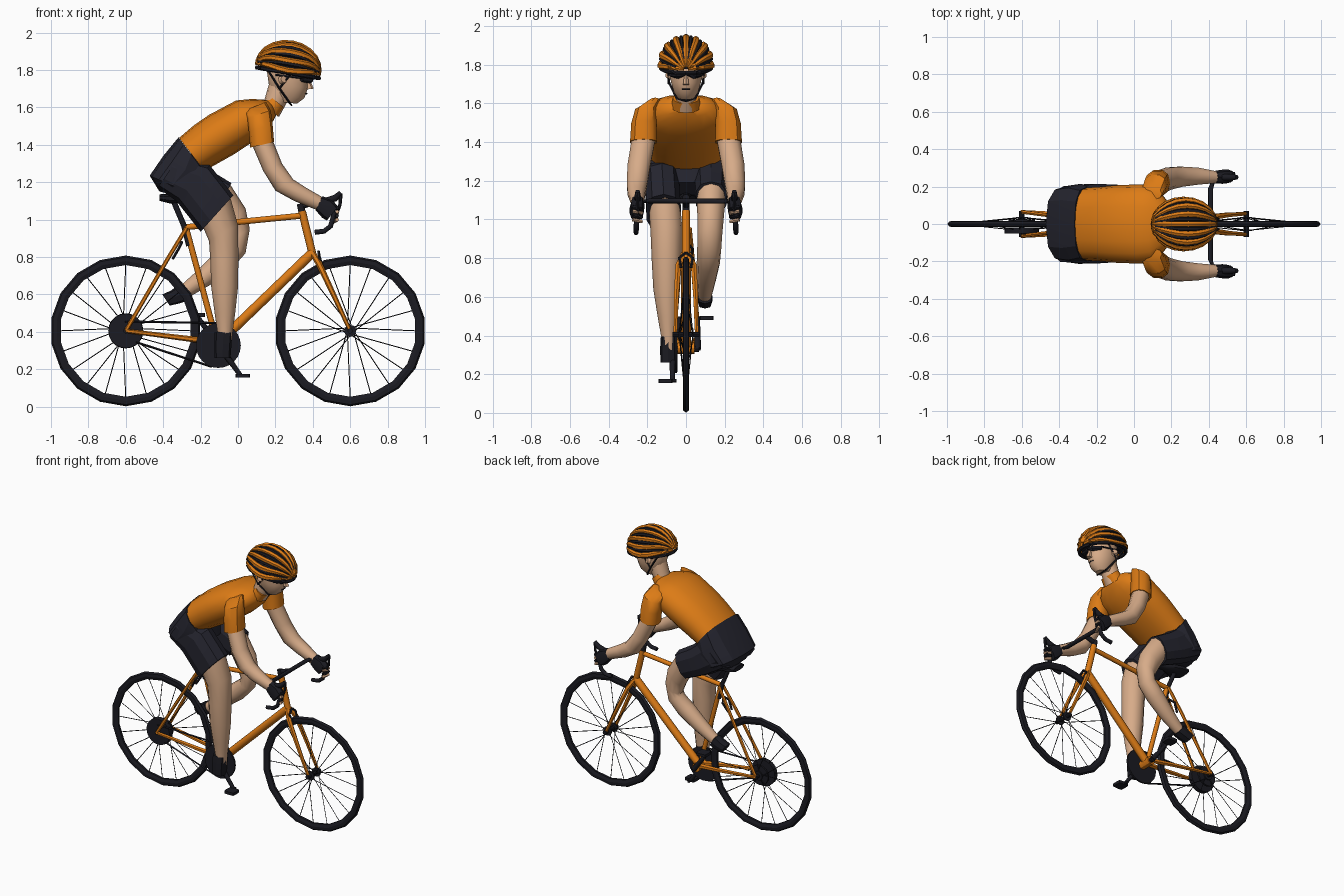
import bpy, bmesh, math
from mathutils import Vector as V

def material(name, rgb):
    m = bpy.data.materials.new(name)
    m.diffuse_color = (*rgb, 1)
    return m

ORANGE = material("orange", (0.72, 0.20, 0.008))
SKIN = material("skin", (0.68, 0.41, 0.25))
DARK = material("dark fabric", (0.018, 0.018, 0.028))
BLACK = material("black", (0.011, 0.011, 0.016))

def rings_mesh(name, rings, mat, closed=False, smooth=40):
    """Skin a list of point rings; cap the ends unless closed."""
    bm = bmesh.new()
    vs = [[bm.verts.new(p) for p in r] for r in rings]
    n = len(vs[0])
    pairs = list(zip(vs, vs[1:])) + ([(vs[-1], vs[0])] if closed else [])
    for a, b in pairs:
        for i in range(n):
            j = (i + 1) % n
            bm.faces.new((a[i], a[j], b[j], b[i]))
    if not closed:
        bm.faces.new(vs[0])
        bm.faces.new(vs[-1])
    bmesh.ops.recalc_face_normals(bm, faces=bm.faces[:])
    me = bpy.data.meshes.new(name)
    bm.to_mesh(me)
    bm.free()
    me.materials.append(mat)
    ob = bpy.data.objects.new(name, me)
    bpy.context.collection.objects.link(ob)
    if smooth:
        bpy.ops.object.select_all(action='DESELECT')
        ob.select_set(True)
        bpy.context.view_layer.objects.active = ob
        bpy.ops.object.shade_smooth_by_angle(angle=math.radians(smooth))
    return ob

def body(name, secs, mat, sides=12, square=0.85, smooth=40):
    """Sections (x1, z1, x2, z2, y, half_width): two profile points and a width."""
    rings = []
    for x1, z1, x2, z2, y, b in secs:
        c, h = V(((x1 + x2) / 2, y, (z1 + z2) / 2)), V(((x2 - x1) / 2, 0, (z2 - z1) / 2))
        ring = []
        for i in range(sides):
            t = 2 * math.pi * i / sides
            u, w = math.cos(t), math.sin(t)
            su = math.copysign(abs(u) ** square, u)
            sw = math.copysign(abs(w) ** square, w)
            ring.append(c + h * su + V((0, b * sw, 0)))
        rings.append(ring)
    return rings_mesh(name, rings, mat, smooth=smooth)

def tube(name, pts, r, mat, sides=8, smooth=50):
    """Tube through points; r is one radius or one per point."""
    pts = [V(p) for p in pts]
    rr = r if isinstance(r, (list, tuple)) else [r] * len(pts)
    rings = []
    for k, p in enumerate(pts):
        t = (pts[min(k + 1, len(pts) - 1)] - pts[max(k - 1, 0)]).normalized()
        ref = V((0, 1, 0)) if abs(t.y) < 0.8 else V((0, 0, 1))
        n = t.cross(ref).normalized()
        w = t.cross(n)
        rings.append([p + rr[k] * (n * math.cos(a) + w * math.sin(a))
                      for a in (2 * math.pi * i / sides for i in range(sides))])
    return rings_mesh(name, rings, mat, smooth=smooth)

def disc(name, x, z, r, y0, y1, mat, r1=None, sides=20):
    return tube(name, [(x, y0, z), (x, y1, z)], [r, r1 or r], mat, sides, 30)

def flip(pts, s):
    return [(x, y * s, z) for x, y, z in pts]

def box(name, x, y, z, sx, sy, sz, mat):
    return body(name, [(x - sx, z - sz, x + sx, z - sz, y, sy),
                       (x - sx, z + sz, x + sx, z + sz, y, sy)], mat, 8, 0.25, 0)

# Wheels: faceted tyre, hub, crossing spokes
AX = 0.405
for name, cx in (("rear", -0.6), ("front", 0.6)):
    rings = []
    for k in range(18):
        a = 2 * math.pi * (k + 0.5) / 18
        rings.append([(cx + math.cos(a) * rad, y, AX + math.sin(a) * rad) for rad, y in
                      ((0.403, 0), (0.394, 0.014), (0.373, 0.016), (0.352, 0.008),
                       (0.352, -0.008), (0.373, -0.016), (0.394, -0.014))])
    rings_mesh(name + "_tyre", rings, BLACK, True, 25)
    disc(name + "_hub", cx, AX, 0.014, -0.07, 0.07, BLACK, sides=10)
    for s in (-1, 1):
        disc(name + "_hub_flange", cx, AX, 0.032, s * 0.03, s * 0.038, BLACK, sides=12)
    for k in range(20):
        a = 2 * math.pi * k / 20
        b, s = a + (0.5 if k % 4 < 2 else -0.5), (-1) ** k
        tube(name + "_spoke", [(cx + 0.03 * math.cos(b), s * 0.033, AX + 0.03 * math.sin(b)),
             (cx + 0.36 * math.cos(a), 0, AX + 0.36 * math.sin(a))], 0.0026, BLACK, 4)

# Frame
BB = (-0.11, 0, 0.335)
tube("seat_tube", [BB, (-0.28, 0, 0.965)], 0.016, ORANGE)
tube("top_tube", [(-0.275, 0, 0.96), (0.35, 0, 1.022)], 0.016, ORANGE)
tube("down_tube", [BB, (0.40, 0, 0.825)], 0.026, ORANGE)
tube("head_tube", [(0.342, 0, 1.045), (0.402, 0, 0.80)], 0.021, ORANGE)
disc("bottom_bracket", BB[0], BB[2], 0.03, -0.045, 0.045, ORANGE, sides=12)
for s in (-1, 1):
    tube("seat_stay", flip([(-0.275, 0.02, 0.955), (-0.37, 0.035, 0.80), (-0.6, 0.065, AX)], s),
         0.011, ORANGE, 6)
    tube("chain_stay", flip([(-0.12, 0.025, 0.345), (-0.28, 0.045, 0.365), (-0.6, 0.065, AX)], s),
         [0.018, 0.015, 0.011], ORANGE, 6)
    tube("fork_blade", flip([(0.40, 0.012, 0.82), (0.435, 0.04, 0.76), (0.51, 0.05, 0.60),
                             (0.6, 0.055, AX)], s), [0.016, 0.017, 0.014, 0.01], ORANGE, 6)
    tube("front_brake", flip([(0.43, 0.0, 0.83), (0.435, 0.035, 0.80), (0.45, 0.025, 0.75)], s),
         0.008, BLACK, 5)
    tube("rear_brake", flip([(-0.30, 0.0, 0.88), (-0.315, 0.035, 0.85), (-0.35, 0.02, 0.79)], s),
         0.008, BLACK, 5)

# Saddle and post
tube("seat_post", [(-0.262, 0, 0.86), (-0.29, 0, 0.97), (-0.345, 0, 1.10)], 0.015, BLACK)
body("saddle", [(-0.42, 1.10, -0.42, 1.135, 0, 0.06), (-0.36, 1.085, -0.36, 1.14, 0, 0.075),
                (-0.26, 1.09, -0.26, 1.14, 0, 0.03), (-0.13, 1.085, -0.13, 1.13, 0, 0.02)], BLACK, 10)

# Drivetrain
disc("chainring", -0.105, 0.327, 0.12, -0.058, -0.046, BLACK, sides=24)
disc("cassette", -0.6, AX, 0.092, -0.052, -0.018, BLACK, 0.094)
disc("spoke_guard", -0.6, AX, 0.07, 0.012, 0.025, BLACK)
tube("upper_chain", [(-0.605, -0.05, 0.455), (-0.11, -0.05, 0.447)], 0.006, BLACK, 4)
tube("lower_chain", [(-0.545, -0.05, 0.345), (-0.14, -0.05, 0.213)], 0.006, BLACK, 4)
for s, (px, pz), y in ((-1, (0.015, 0.165), 0.07), (1, (-0.225, 0.49), 0.06)):
    tube("crank_arm", [(-0.105, s * y, 0.33), (px, s * y, pz)], [0.018, 0.012], BLACK)
    disc("pedal_axle", px, pz, 0.009, s * 0.05, s * 0.14, BLACK, sides=8)
    box("pedal", px + 0.01, s * 0.107, pz, 0.038, 0.036, 0.01, BLACK)
disc("crank_axle", -0.105, 0.33, 0.016, -0.075, 0.068, BLACK, sides=10)

# Handlebar, stem and brake levers
tube("steerer", [(0.342, 0, 1.04), (0.333, 0, 1.085)], 0.019, BLACK)
tube("stem", [(0.335, 0, 1.07), (0.41, 0, 1.095)], 0.016, BLACK)
for s in (-1, 1):
    tube("handlebar", flip([(0.41, 0, 1.095), (0.41, 0.19, 1.095), (0.425, 0.23, 1.095),
         (0.48, 0.25, 1.085), (0.513, 0.255, 1.03), (0.495, 0.257, 0.965), (0.46, 0.258, 0.938),
         (0.41, 0.258, 0.932)], s), 0.0135, BLACK)
    tube("brake_hood", flip([(0.455, 0.25, 1.095), (0.52, 0.25, 1.115), (0.55, 0.25, 1.145)], s),
         [0.018, 0.018, 0.012], BLACK)
    tube("brake_lever", flip([(0.55, 0.25, 1.14), (0.545, 0.25, 1.08), (0.52, 0.25, 1.0)], s),
         [0.01, 0.009, 0.006], BLACK, 6)
    # Arms and gloved hands
    def arm(rows):
        return [(a, b, c, d, s * y, w) for a, b, c, d, y, w in rows]
    body("sleeve", arm([(0.03, 1.58, 0.15, 1.63, 0.16, 0.03), (0.05, 1.54, 0.175, 1.585, 0.205, 0.06),
         (0.058, 1.47, 0.185, 1.51, 0.218, 0.068), (0.065, 1.385, 0.193, 1.415, 0.22, 0.072)]), ORANGE, 10)
    body("arm", arm([(0.075, 1.40, 0.185, 1.425, 0.22, 0.064), (0.135, 1.26, 0.235, 1.30, 0.243, 0.062),
         (0.20, 1.155, 0.295, 1.215, 0.253, 0.056), (0.30, 1.10, 0.365, 1.17, 0.256, 0.048),
         (0.425, 1.05, 0.46, 1.115, 0.25, 0.032)]), SKIN, 10, 1)
    body("glove", arm([(0.415, 1.05, 0.45, 1.125, 0.25, 0.034), (0.45, 1.01, 0.50, 1.11, 0.253, 0.038),
         (0.475, 0.995, 0.535, 1.07, 0.255, 0.036)]), BLACK, 8)
    for k in range(4):
        tube("finger", flip([(0.53, 0.275, 1.065 - 0.022 * k), (0.537 - 0.005 * k, 0.25, 1.06 - 0.022 * k),
             (0.51, 0.228, 1.055 - 0.022 * k)], s), 0.01, SKIN if k % 2 else BLACK, 6)

# Jersey, collar and shorts
body("jersey", [(-0.315, 1.437, -0.18, 1.26, 0, 0.195), (-0.235, 1.505, -0.10, 1.305, 0, 0.20),
     (-0.155, 1.56, -0.02, 1.35, 0, 0.208), (-0.01, 1.637, 0.10, 1.43, 0, 0.212),
     (0.075, 1.645, 0.15, 1.475, 0, 0.20), (0.15, 1.64, 0.19, 1.53, 0, 0.13),
     (0.175, 1.63, 0.205, 1.56, 0, 0.07)], ORANGE, 16)
body("collar", [(0.135, 1.625, 0.215, 1.55, 0, 0.075), (0.17, 1.66, 0.245, 1.60, 0, 0.068)], ORANGE)
body("shorts", [(-0.318, 1.44, -0.18, 1.255, 0, 0.20), (-0.40, 1.34, -0.165, 1.19, 0, 0.215),
     (-0.472, 1.235, -0.23, 1.13, 0, 0.205), (-0.42, 1.15, -0.29, 1.12, 0, 0.15)], DARK, 12, 0.75, 25)
body("right_shorts_leg", [(-0.43, 1.17, -0.32, 1.33, -0.12, 0.085), (-0.33, 1.10, -0.15, 1.29, -0.125, 0.09),
     (-0.20, 0.935, -0.025, 1.13, -0.115, 0.092)], DARK, 10, 0.8, 25)
body("left_shorts_leg", [(-0.43, 1.17, -0.26, 1.36, 0.12, 0.085), (-0.29, 1.09, -0.15, 1.265, 0.13, 0.088),
     (-0.13, 1.02, -0.035, 1.195, 0.13, 0.082)], DARK, 10, 0.8, 25)

# Legs and shoes
body("right_leg", [(-0.185, 0.955, -0.04, 1.115, -0.108, 0.082), (-0.155, 0.885, 0.0, 0.97, -0.1, 0.083),
     (-0.148, 0.78, 0.002, 0.79, -0.1, 0.077), (-0.143, 0.64, 0.0, 0.64, -0.1, 0.069),
     (-0.125, 0.50, -0.015, 0.50, -0.095, 0.052), (-0.108, 0.385, -0.03, 0.385, -0.09, 0.037),
     (-0.10, 0.29, -0.04, 0.29, -0.09, 0.03)], SKIN, 12, 1)
body("left_leg", [(-0.125, 1.03, -0.04, 1.185, 0.13, 0.074), (-0.08, 0.95, 0.04, 1.06, 0.127, 0.068),
     (-0.05, 0.885, 0.063, 0.95, 0.123, 0.064), (-0.06, 0.87, 0.04, 0.82, 0.12, 0.062),
     (-0.13, 0.815, -0.04, 0.73, 0.115, 0.06), (-0.22, 0.725, -0.15, 0.65, 0.105, 0.05),
     (-0.315, 0.64, -0.28, 0.575, 0.098, 0.036)], SKIN, 12, 1)
body("right_shoe", [(-0.125, 0.40, -0.03, 0.395, -0.09, 0.04), (-0.127, 0.33, -0.035, 0.33, -0.092, 0.042),
     (-0.125, 0.26, -0.04, 0.26, -0.092, 0.04)], BLACK, 8, 0.7, 25)
body("left_shoe", [(-0.325, 0.645, -0.27, 0.565, 0.098, 0.038), (-0.36, 0.62, -0.32, 0.55, 0.098, 0.04),
     (-0.405, 0.60, -0.365, 0.54, 0.098, 0.036)], BLACK, 8, 0.7, 25)

# Neck, head and face
body("neck", [(0.135, 1.62, 0.22, 1.55, 0, 0.06), (0.17, 1.74, 0.28, 1.66, 0, 0.058)], SKIN, 12, 1)
body("head", [(0.21, 1.63, 0.315, 1.62, 0, 0.04), (0.19, 1.665, 0.355, 1.65, 0, 0.063),
     (0.165, 1.72, 0.375, 1.705, 0, 0.08), (0.155, 1.79, 0.375, 1.775, 0, 0.087),
     (0.17, 1.86, 0.36, 1.85, 0, 0.075)], SKIN, 14, 1)
body("nose", [(0.36, 1.695, 0.405, 1.70, 0, 0.017), (0.355, 1.765, 0.378, 1.765, 0, 0.008)], SKIN, 6, 1)
tube("mouth", [(0.362, -0.02, 1.672), (0.368, 0, 1.674), (0.362, 0.02, 1.672)], 0.004, BLACK, 4)
for s in (-1, 1):
    tube("glasses_lens", flip([(0.395, 0.006, 1.752), (0.385, 0.04, 1.747), (0.34, 0.078, 1.75)], s),
         [0.01, 0.02, 0.013], BLACK, 6)
    tube("glasses_arm", flip([(0.345, 0.08, 1.757), (0.20, 0.092, 1.775)], s), 0.006, BLACK, 5)
    tube("rear_strap", flip([(0.16, 0.09, 1.80), (0.215, 0.088, 1.71), (0.275, 0.048, 1.625),
                             (0.285, 0, 1.612)], s), 0.006, BLACK, 4)
    tube("front_strap", flip([(0.29, 0.09, 1.79), (0.22, 0.09, 1.70)], s), 0.006, BLACK, 4)
    tube("ear", flip([(0.235, 0.08, 1.745), (0.245, 0.098, 1.75)], s), [0.024, 0.018], SKIN, 8)

# Helmet: dark inner shell with lengthwise orange ribs, nose tilted down
def dome(theta, phi, k=1.0):
    x, y = 0.172 * k * math.cos(theta), 0.132 * k * math.sin(theta) * math.cos(phi)
    z = 0.138 * k * math.sin(theta) * math.sin(phi)
    c, s = math.cos(0.17), math.sin(0.17)
    return V((0.267 + x * c + z * s, y, 1.805 - x * s + z * c))

steps = [math.pi * (0.03 + 0.94 * i / 10) for i in range(11)]
rings_mesh("helmet_shell", [[dome(t, math.pi * j / 12, 0.95) for j in range(13)] for t in steps], BLACK)
for j in range(9):
    phi = math.pi * j / 8
    tube("helmet_rib", [dome(t, phi + 0.07 * math.sin(3 * t) * math.cos(phi)) for t in steps],
         [0.008 + 0.009 * math.sin(t) for t in steps], ORANGE, 6, 30)
for j in range(8):
    phi = math.pi * (j + 0.5) / 8
    tube("helmet_vent_bar", [dome(t, phi, 1.0) for t in steps[1:10]],
         [0.006 + 0.006 * abs(math.cos(2 * t)) for t in steps[1:10]], BLACK, 5, 30)
tube("helmet_rim", [dome(math.pi * i / 16, 0 if i <= 16 else math.pi, 0.98) - V((0, 0, 0.02)) for i in range(17)],
     0.012, BLACK, 6)
tube("helmet_rim_far", [dome(math.pi * i / 16, math.pi, 0.98) - V((0, 0, 0.02)) for i in range(17)],
     0.012, BLACK, 6)
